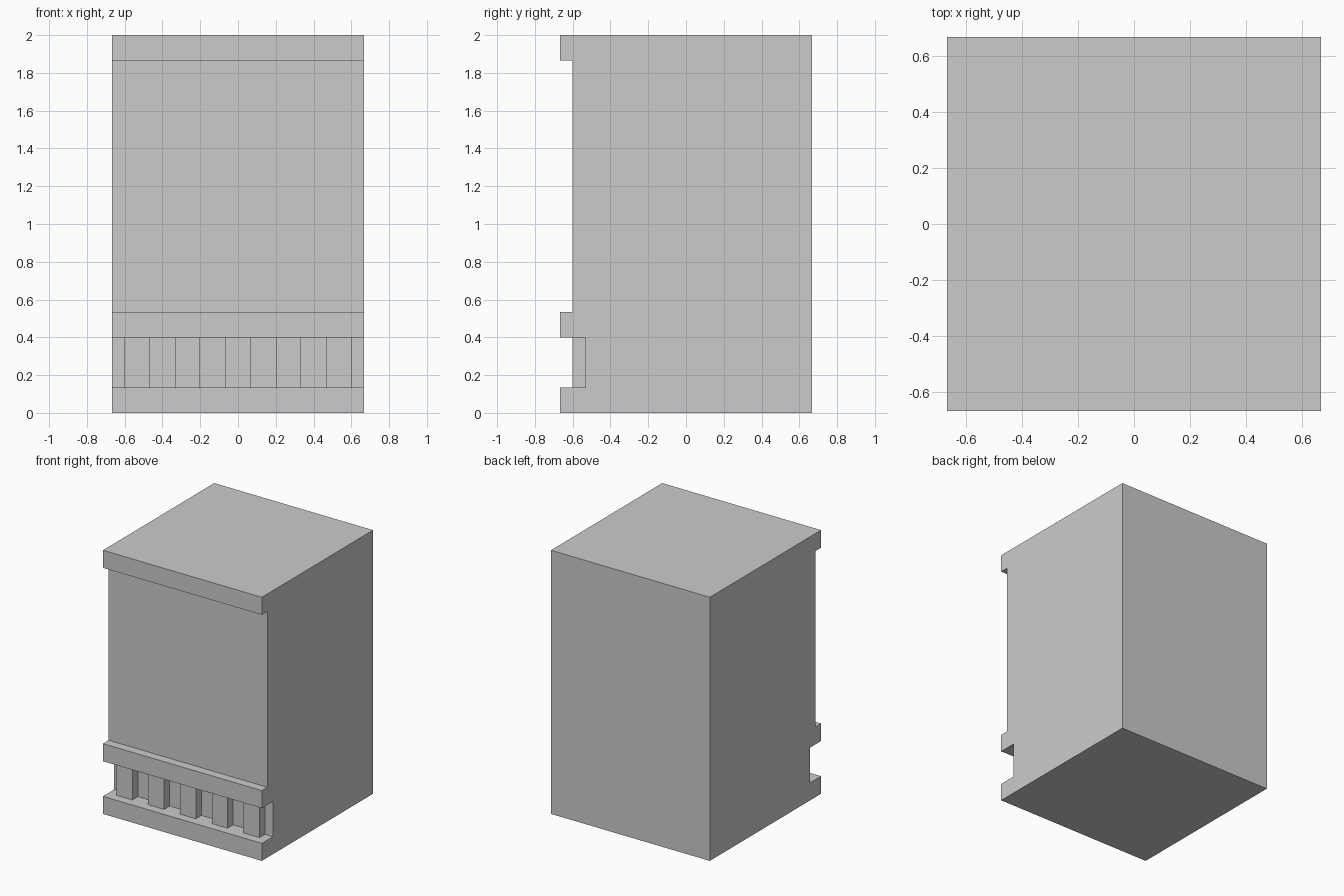
import bpy, bmesh
from mathutils import Vector

if "Cube" in bpy.data.objects:
    bpy.data.objects.remove(bpy.data.objects["Cube"])

U = 2 / 30   # model grid step
HALF = 10    # half width and depth in steps


def finish(bm, name):
    bmesh.ops.recalc_face_normals(bm, faces=bm.faces)
    mesh = bpy.data.meshes.new(name)
    bm.to_mesh(mesh)
    bm.free()
    obj = bpy.data.objects.new(name, mesh)
    bpy.context.collection.objects.link(obj)
    return obj


def extrude_profile(name, profile):
    # side outline (y, z) in steps, swept across the full width
    bm = bmesh.new()
    face = bm.faces.new([bm.verts.new((-HALF * U, y * U, z * U)) for y, z in profile])
    new = bmesh.ops.extrude_face_region(bm, geom=[face])["geom"]
    verts = [v for v in new if isinstance(v, bmesh.types.BMVert)]
    bmesh.ops.translate(bm, verts=verts, vec=(2 * HALF * U, 0, 0))
    return finish(bm, name)


def box(name, lo, hi):
    lo, hi = Vector(lo) * U, Vector(hi) * U
    bm = bmesh.new()
    bmesh.ops.create_cube(bm, size=1)
    bmesh.ops.scale(bm, verts=bm.verts, vec=hi - lo)
    bmesh.ops.translate(bm, verts=bm.verts, vec=(lo + hi) / 2)
    return finish(bm, name)


# Wall block: plinth, recessed band, sill ledge, wall face, top cornice
extrude_profile("wall_block", [
    (10, 0), (10, 30), (-10, 30), (-10, 28), (-9, 28), (-9, 8), (-10, 8),
    (-10, 6), (-8, 6), (-8, 2), (-10, 2), (-10, 0)])

# Balusters in the recess, ends tucked slightly into the block
for i in range(5):
    x = -9 + 4 * i
    box(f"baluster_{i + 1}", (x, -9, 1.8), (x + 2, -7.8, 6.2))
